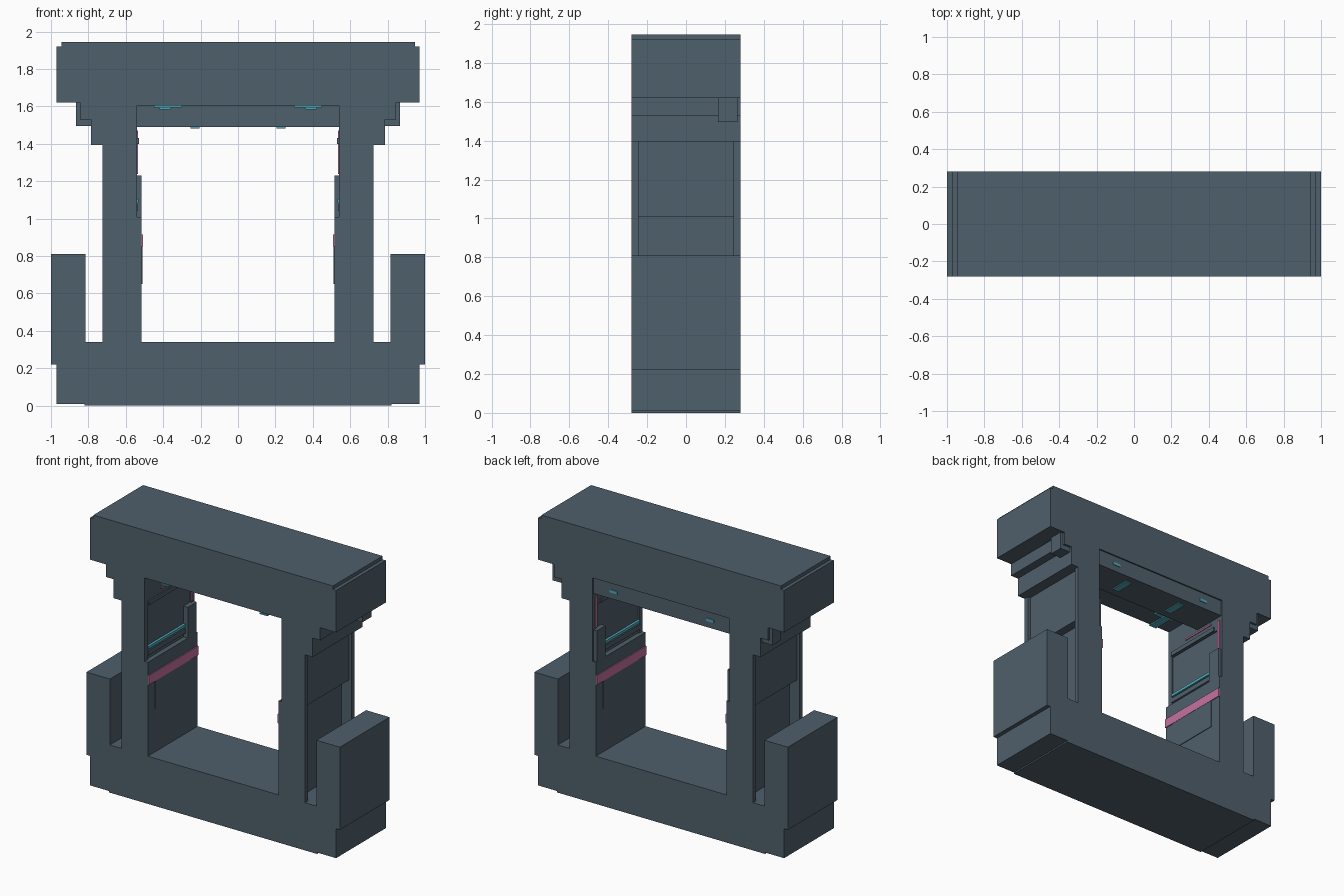
import bpy
import bmesh

cube = bpy.data.objects.get("Cube")
if cube:
    bpy.data.objects.remove(cube, do_unlink=True)


def material(name, rgb):
    m = bpy.data.materials.new(name)
    m.use_nodes = True
    m.diffuse_color = (*rgb, 1)
    m.node_tree.nodes["Principled BSDF"].inputs["Base Color"].default_value = (*rgb, 1)
    return m


STEEL = material("slate blue steel", (0.078, 0.115, 0.147))
PINK = material("pink marking", (0.56, 0.17, 0.35))
CYAN = material("cyan light", (0.08, 0.40, 0.50))
D = 0.28   # half depth
F = 0.245  # inner side of the flanges


def box(name, x, y, z, mat=STEEL):
    """Box from ranges along the three axes."""
    bm = bmesh.new()
    bmesh.ops.create_cube(bm, size=1)
    for v in bm.verts:
        v.co = [r[0] if c < 0 else r[1] for c, r in zip(v.co, (x, y, z))]
    me = bpy.data.meshes.new(name)
    bm.to_mesh(me)
    bm.free()
    me.materials.append(mat)
    ob = bpy.data.objects.new(name, me)
    bpy.context.collection.objects.link(ob)
    return ob


def pair(name, x, y, z, mat=STEEL):
    """Box on both sides of the centre plane."""
    box("left_" + name, x, y, z, mat)
    box("right_" + name, (-x[1], -x[0]), y, z, mat)


FULL = (-D, D)

# Base and floor
box("bottom_plate", (-0.82, 0.82), FULL, (0, 0.01))
box("base", (-0.97, 0.97), FULL, (0.01, 0.22))
box("floor", (-1, 1), FULL, (0.22, 0.34))
pair("bumper", (0.815, 1), FULL, (0.34, 0.81))

# Header with stepped brackets
box("roof_cap", (-0.945, 0.945), FULL, (1.92, 1.945))
box("header", (-0.97, 0.97), FULL, (1.62, 1.92))
box("ceiling", (-0.54, 0.54), FULL, (1.605, 1.62))
pair("upper_bracket", (0.54, 0.845), FULL, (1.53, 1.62))
pair("lower_bracket", (0.54, 0.785), FULL, (1.395, 1.53))
pair("bracket_block", (0.785, 0.867), (0.165, 0.265), (1.495, 1.62))
box("rear_lintel", (-0.54, 0.54), (0.02, 0.27), (1.49, 1.605))

# Posts: flanges at front and back, recessed panels between them
for label, y in (("front", (-D, -F)), ("back", (F, D))):
    pair(label + "_lower_flange", (0.515, 0.725), y, (0.34, 1.01))
    pair(label + "_upper_flange", (0.54, 0.725), y, (1.01, 1.395))
pair("lower_post_core", (0.515, 0.645), (-F, F), (0.34, 1.01))
pair("upper_post_core", (0.55, 0.705), (-F, F), (1.01, 1.395))

# Inner wall trim
pair("back_jamb", (0.515, 0.55), (0.17, 0.27), (1.01, 1.23))
pair("wall_rail", (0.535, 0.55), (-F, 0.17), (1.04, 1.075))
pair("wall_beam", (0.53, 0.54), (-F, 0.2), (1.40, 1.43))
pair("wall_panel", (0.510, 0.515), (-0.2, 0.2), (0.65, 0.85))

# Painted markings
pair("pink_band", (0.508, 0.515), FULL, (0.85, 0.915), PINK)
pair("pink_upright", (0.534, 0.54), (0.235, 0.255), (1.24, 1.46), PINK)
pair("pink_line", (0.534, 0.54), (-0.1, 0.17), (1.46, 1.472), PINK)

# Lights
pair("wall_light", (0.533, 0.55), (-F, 0.17), (1.085, 1.105), CYAN)
pair("ceiling_light", (0.36, 0.42), (-0.27, 0.02), (1.585, 1.594), CYAN)
pair("ceiling_light_mount", (0.30, 0.45), (-0.15, -0.08), (1.594, 1.605), CYAN)
pair("lintel_light", (0.205, 0.255), (0.08, 0.22), (1.483, 1.49), CYAN)
pair("lintel_marker", (0.35, 0.41), (0.27, 0.275), (1.535, 1.555), CYAN)
